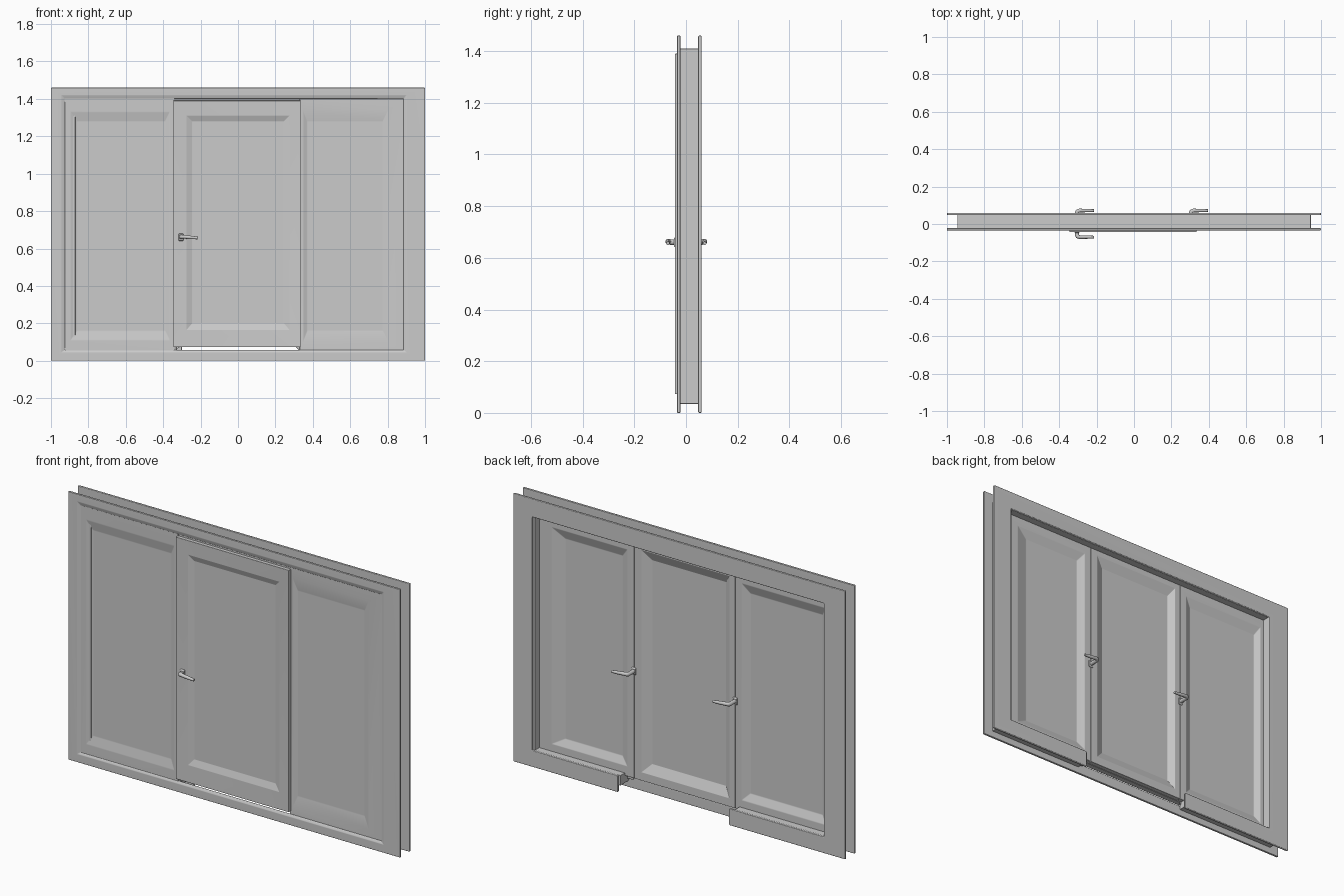
import bpy, bmesh

if "Cube" in bpy.data.objects:
    bpy.data.objects.remove(bpy.data.objects["Cube"])


def finish(name, bm, bevel=0.0):
    bmesh.ops.recalc_face_normals(bm, faces=bm.faces)
    me = bpy.data.meshes.new(name)
    bm.to_mesh(me)
    bm.free()
    ob = bpy.data.objects.new(name, me)
    bpy.context.collection.objects.link(ob)
    smooth(ob, 0.6)
    if bevel:
        m = ob.modifiers.new("soft_edges", 'BEVEL')
        m.width, m.segments, m.limit_method = bevel, 2, 'ANGLE'
        m.angle_limit = 0.15
        w = ob.modifiers.new("flat_shading", 'WEIGHTED_NORMAL')
        w.keep_sharp = False
    return ob


def smooth(ob, angle):
    bpy.ops.object.select_all(action='DESELECT')
    ob.select_set(True)
    bpy.context.view_layer.objects.active = ob
    bpy.ops.object.shade_smooth_by_angle(angle=angle)


def loft(name, rings, closed=False, bevel=0.0):
    """Bridge rectangles (x0, x1, z0, z1, y); cap the ends or join them."""
    bm = bmesh.new()
    loops = [[bm.verts.new(p) for p in ((a, y, c), (b, y, c), (b, y, d), (a, y, d))]
             for a, b, c, d, y in rings]
    pairs = list(zip(loops, loops[1:]))
    if closed:
        pairs.append((loops[-1], loops[0]))
    else:
        bm.faces.new(loops[0])
        bm.faces.new(loops[-1])
    for p, q in pairs:
        for i in range(4):
            j = (i + 1) % 4
            bm.faces.new((p[i], p[j], q[j], q[i]))
    return finish(name, bm, bevel)


def notched_frame(name, outer, inner, notch, y0, y1, bevel):
    """Rectangular frame whose bottom rail is interrupted between two x values."""
    a, b, c, d = outer
    e, f, g, h = inner
    n0, n1 = notch
    pts = [(n1, c), (b, c), (b, d), (a, d), (a, c), (n0, c),
           (n0, g), (e, g), (e, h), (f, h), (f, g), (n1, g)]
    bm = bmesh.new()
    face = bm.faces.new([bm.verts.new((x, y0, z)) for x, z in pts])
    ext = bmesh.ops.extrude_face_region(bm, geom=[face], use_keep_orig=True)
    bmesh.ops.translate(bm, vec=(0, y1 - y0, 0),
                        verts=[v for v in ext["geom"] if isinstance(v, bmesh.types.BMVert)])
    return finish(name, bm, bevel)


def handle(name, x, z, face_y, tip_y, length):
    """Lever handle: neck and tapered lever toward +x, with a small rosette."""
    s = 1 if tip_y > face_y else -1
    cu = bpy.data.curves.new(name, 'CURVE')
    cu.dimensions = '3D'
    cu.bevel_depth, cu.bevel_resolution, cu.use_fill_caps = 1.0, 3, True
    path = [(0, face_y - s * 0.005, 0, .011), (0, tip_y - s * .010, .001, .011),
            (.004, tip_y - s * .003, .003, .011), (.014, tip_y, .003, .010),
            (length * .6, tip_y, -.001, .009), (length, tip_y, -.004, .007)]
    sp = cu.splines.new('POLY')
    sp.points.add(len(path) - 1)
    for p, (dx, y, dz, r) in zip(sp.points, path):
        p.co, p.radius = (x + dx, y, z + dz, 1), r
    ob = bpy.data.objects.new(name, cu)
    bpy.context.collection.objects.link(ob)
    bpy.ops.object.select_all(action='DESELECT')
    ob.select_set(True)
    bpy.context.view_layer.objects.active = ob
    bpy.ops.object.convert(target='MESH')
    smooth(bpy.context.view_layer.objects.active, 0.8)
    loft(name + "_rosette", [(x - .014, x + .014, z - .02, z + .02, face_y - s * .004),
                             (x - .012, x + .012, z - .017, z + .017, face_y + s * .006)],
         bevel=.003)


# Front trim flange, with a softly sloped inner lip
loft("front_flange", [(-1, 1, 0, 1.46, -.022), (-1, 1, 0, 1.46, -.034),
                      (-.945, .90, .045, 1.42, -.034), (-.925, .885, .057, 1.40, -.028),
                      (-.925, .885, .057, 1.40, -.022)], closed=True, bevel=.003)

# Core frame and back trim flange, both open under the middle sash
notched_frame("frame_core", (-.945, .945, .035, 1.41), (-.87, .875, .09, 1.36),
              (-.33, .36), -.023, .050, .002)
notched_frame("back_flange", (-1, 1, 0, 1.46), (-.87, .885, .09, 1.36),
              (-.30, .37), .047, .060, .004)

# Side sashes: front panel, front face, back face (deeply set), back panel
loft("left_sash", [
    (-.86, -.39, .16, 1.28, -.017), (-.895, -.365, .11, 1.33, -.027),
    (-.94, -.34, .05, 1.405, -.028), (-.94, -.34, .05, 1.405, -.012),
    (-.90, -.305, .075, 1.37, -.012), (-.90, -.305, .075, 1.37, .012),
    (-.85, -.345, .13, 1.31, .012), (-.82, -.385, .17, 1.26, -.006)], bevel=.003)
loft("right_sash", [
    (.37, .775, .16, 1.28, -.015), (.35, .80, .11, 1.33, -.023),
    (.33, .90, .05, 1.405, -.025), (.33, .90, .05, 1.405, -.012),
    (.305, .90, .075, 1.37, -.012), (.305, .90, .075, 1.37, .012),
    (.345, .80, .13, 1.31, .012), (.385, .73, .17, 1.26, -.006)], bevel=.003)

# Middle opening sash, standing proud of the front
loft("middle_sash", [
    (-.245, .245, .20, 1.28, -.026), (-.275, .275, .165, 1.31, -.037),
    (-.345, .335, .073, 1.39, -.042), (-.345, .335, .073, 1.39, -.012),
    (-.303, .303, .075, 1.37, -.012), (-.303, .303, .075, 1.37, .012),
    (-.27, .26, .12, 1.33, .012), (-.235, .21, .17, 1.28, -.010)], bevel=.003)

# Lever handles
handle("front_handle", -.305, .66, -.041, -.070, .09)
handle("back_handle_left", -.305, .66, .012, .072, .09)
handle("back_handle_right", .305, .66, .012, .072, .09)
